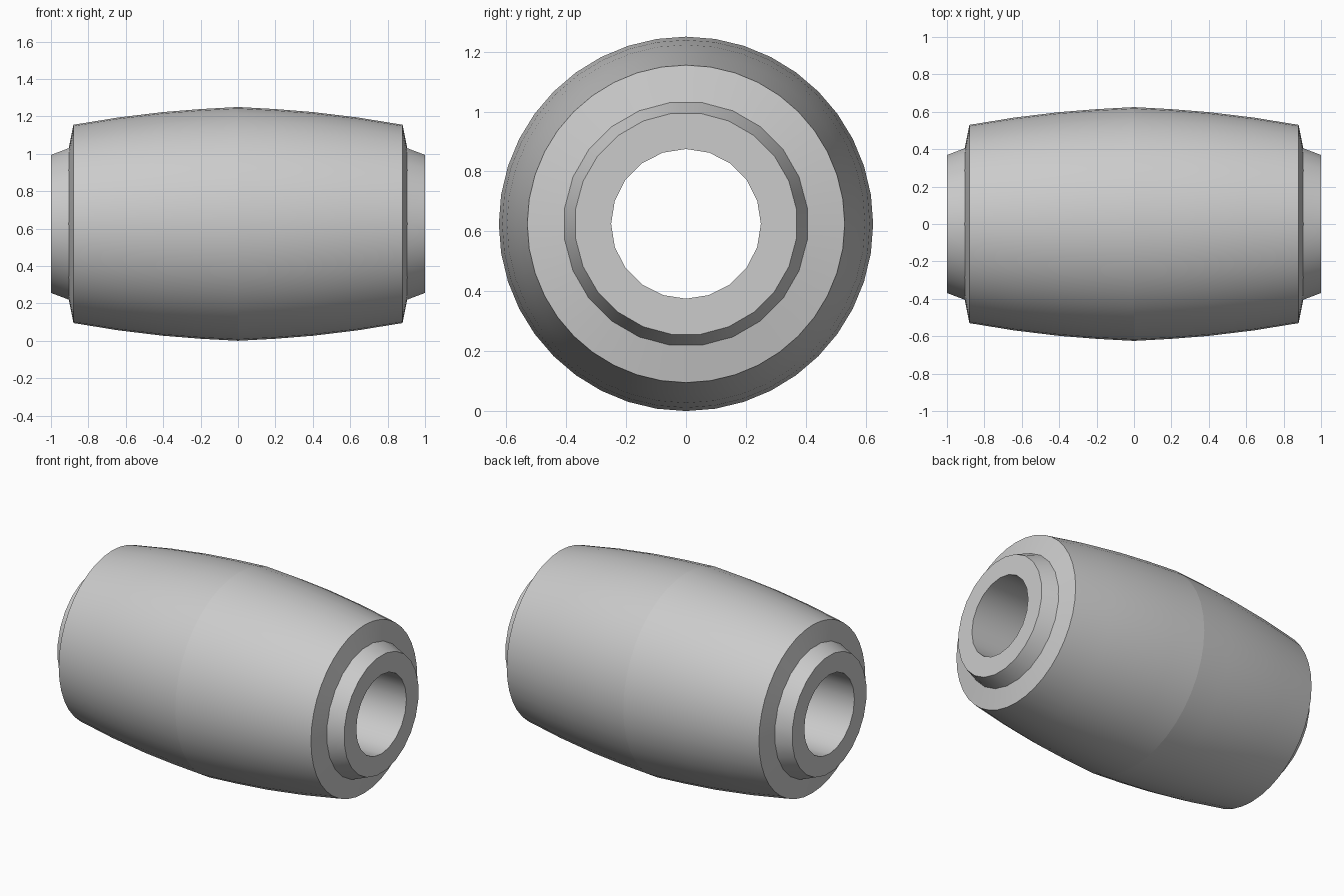
import bpy
import bmesh
from math import cos, sin, pi, radians

cube = bpy.data.objects.get("Cube")
if cube:
    bpy.data.objects.remove(cube, do_unlink=True)

AXIS_Z = 0.625

grey = bpy.data.materials.new("light_grey")
grey.use_nodes = True
colour = (0.6, 0.6, 0.6, 1)
grey.diffuse_color = colour
grey.node_tree.nodes["Principled BSDF"].inputs["Base Color"].default_value = colour


def lathe(bm, profile, sides, phase=0):
    """Sweep (x, radius) points around the x axis; return the last ring."""
    previous = None
    for x, r in profile:
        angles = [2 * pi * (i + phase) / sides for i in range(sides)]
        ring = [bm.verts.new((x, r * sin(a), r * cos(a))) for a in angles]
        if previous:
            for i in range(sides):
                j = (i + 1) % sides
                bm.faces.new((previous[i], ring[i], ring[j], previous[j]))
        previous = ring
    return previous


def ring_edges(bm, ring):
    return [bm.edges.get((v, ring[i - 1])) for i, v in enumerate(ring)]


def finish(bm, name):
    """Make the object, mirror it across x and shade it."""
    mesh = bpy.data.meshes.new(name)
    bm.to_mesh(mesh)
    bm.free()
    mesh.materials.append(grey)
    obj = bpy.data.objects.new(name, mesh)
    bpy.context.collection.objects.link(obj)
    obj.location.z = AXIS_Z
    mirror = obj.modifiers.new("both_ends", 'MIRROR')
    mirror.use_mirror_merge = False  # keeps the crease at the middle
    bpy.ops.object.select_all(action='DESELECT')
    obj.select_set(True)
    bpy.context.view_layer.objects.active = obj
    bpy.ops.object.shade_smooth_by_angle(angle=radians(30))


# Bulged outer shell with slightly conical shoulder
bm = bmesh.new()
lathe(bm, [(0, 0.625), (0.2, 0.614), (0.4, 0.598), (0.64, 0.569),
           (0.88, 0.53), (0.908, 0.39)], 40)
finish(bm, "barrel_shell")

# Tapered collar and through bore, joined by a flat end face
bm = bmesh.new()
collar = lathe(bm, [(0.88, 0.418), (1, 0.372)], 24, 0.5)
bore = lathe(bm, [(0, 0.25), (1, 0.25)], 20)
end = bmesh.ops.triangle_fill(
    bm, edges=ring_edges(bm, collar) + ring_edges(bm, bore),
    use_beauty=True, normal=(1, 0, 0))
bmesh.ops.recalc_face_normals(bm, faces=bm.faces)
if next(f for f in bm.faces if abs(f.normal.x) > 0.99).normal.x < 0:
    bmesh.ops.reverse_faces(bm, faces=bm.faces)
finish(bm, "inner_sleeve")
